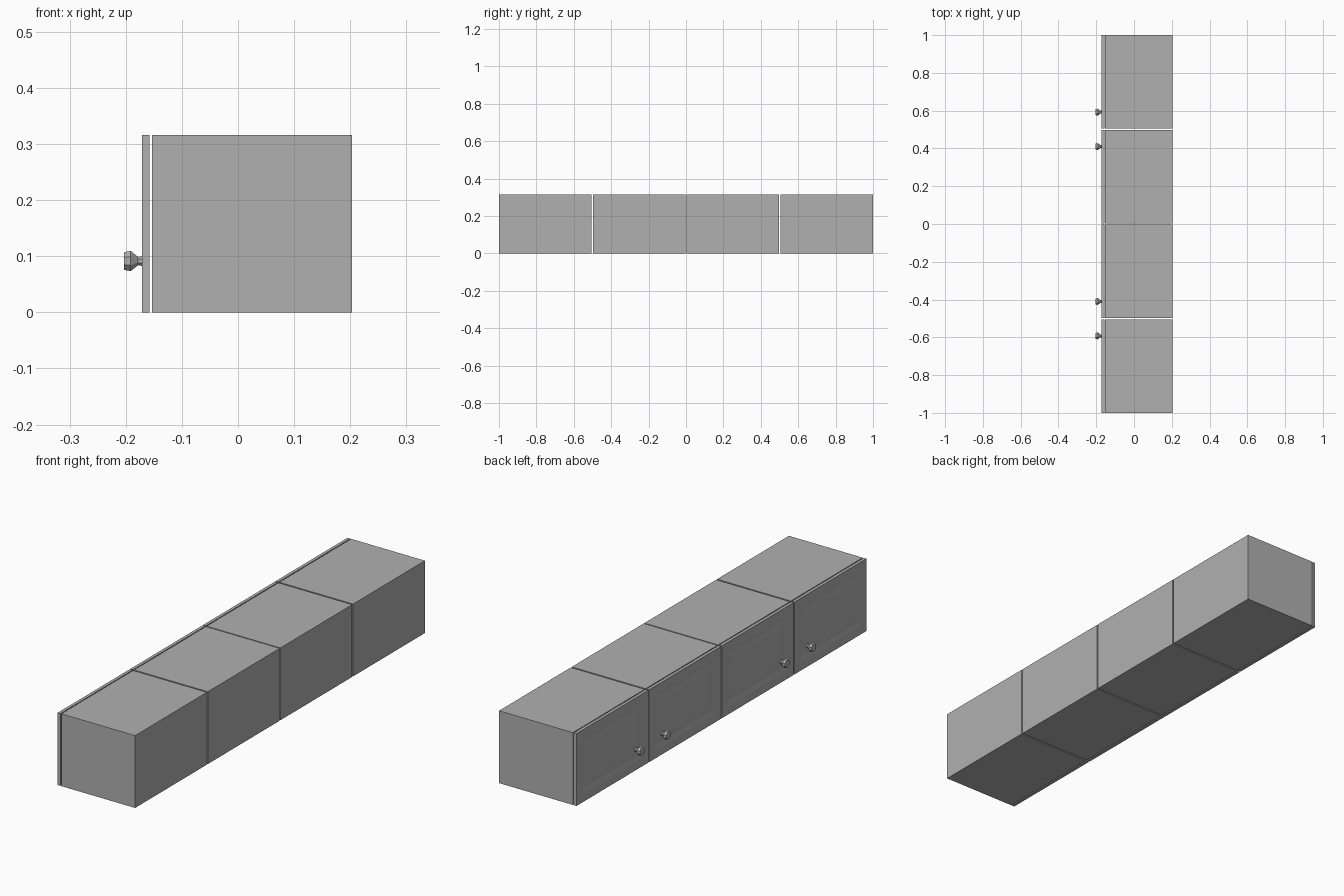
import bpy, bmesh, math
from mathutils import Matrix

if "Cube" in bpy.data.objects:
    bpy.data.objects.remove(bpy.data.objects["Cube"])

H = 0.316                      # cabinet height
DOOR_FRONT, DOOR_BACK = -0.171, -0.1575
BODY_FRONT, BODY_BACK = -0.1535, 0.203

grey = bpy.data.materials.new("dark_grey")
grey.diffuse_color = (0.434, 0.434, 0.434, 1)
grey.use_nodes = True
grey.node_tree.nodes["Principled BSDF"].inputs["Base Color"].default_value = grey.diffuse_color


def finish(bm, name):
    bmesh.ops.recalc_face_normals(bm, faces=bm.faces)
    me = bpy.data.meshes.new(name)
    bm.to_mesh(me)
    bm.free()
    me.materials.append(grey)
    ob = bpy.data.objects.new(name, me)
    bpy.context.collection.objects.link(ob)
    return ob


def box(x0, x1, y0, y1, z0, z1):
    bm = bmesh.new()
    m = Matrix.Translation(((x0 + x1) / 2, (y0 + y1) / 2, (z0 + z1) / 2)) \
        @ Matrix.Diagonal((x1 - x0, y1 - y0, z1 - z0, 1))
    bmesh.ops.create_cube(bm, size=1, matrix=m)
    return bm


# closed carcass
def carcass(name, y0, y1):
    finish(box(BODY_FRONT, BODY_BACK, y0, y1, 0, H), name)


# door with a shallow sloped groove around a raised centre panel
def door(name, y0, y1):
    bm = box(DOOR_FRONT, DOOR_BACK, y0, y1, 0, H)
    bm.normal_update()
    face = min(bm.faces, key=lambda f: f.calc_center_median().x)
    for width, shift in ((0.035, 0), (0.022, 0.004), (0.025, -0.004)):
        bmesh.ops.inset_region(bm, faces=[face], thickness=width, use_even_offset=True)
        for v in face.verts:
            v.co.x += shift
        bm.normal_update()
    finish(bm, name)


# eight-sided turned knob
def knob(name, y, z=0.0915):
    profile = [(-0.1705, 0.0095), (-0.178, 0.008), (-0.1915, 0.0198), (-0.203, 0.0168)]
    bm = bmesh.new()
    rings = []
    for x, r in profile:
        rings.append([bm.verts.new((x, y + r * math.cos(a), z + r * math.sin(a)))
                      for a in (math.pi / 4 * (i + 0.5) for i in range(8))])
    for a, b in zip(rings, rings[1:]):
        for i in range(8):
            j = (i + 1) % 8
            bm.faces.new((a[i], a[j], b[j], b[i]))
    bm.faces.new(rings[0])
    bm.faces.new(rings[-1])
    finish(bm, name)


# four units, mirrored about the middle
for side, s in (("left", 1), ("right", -1)):
    for place, a, b, k in (("inner", 0.0025, 0.498, 0.41), ("outer", 0.5045, 1.0, 0.592)):
        y0, y1 = sorted((a * s, b * s))
        carcass(f"{side}_{place}_cabinet", y0, y1)
        door(f"{side}_{place}_door", y0, y1)
        knob(f"{side}_{place}_knob", k * s)
